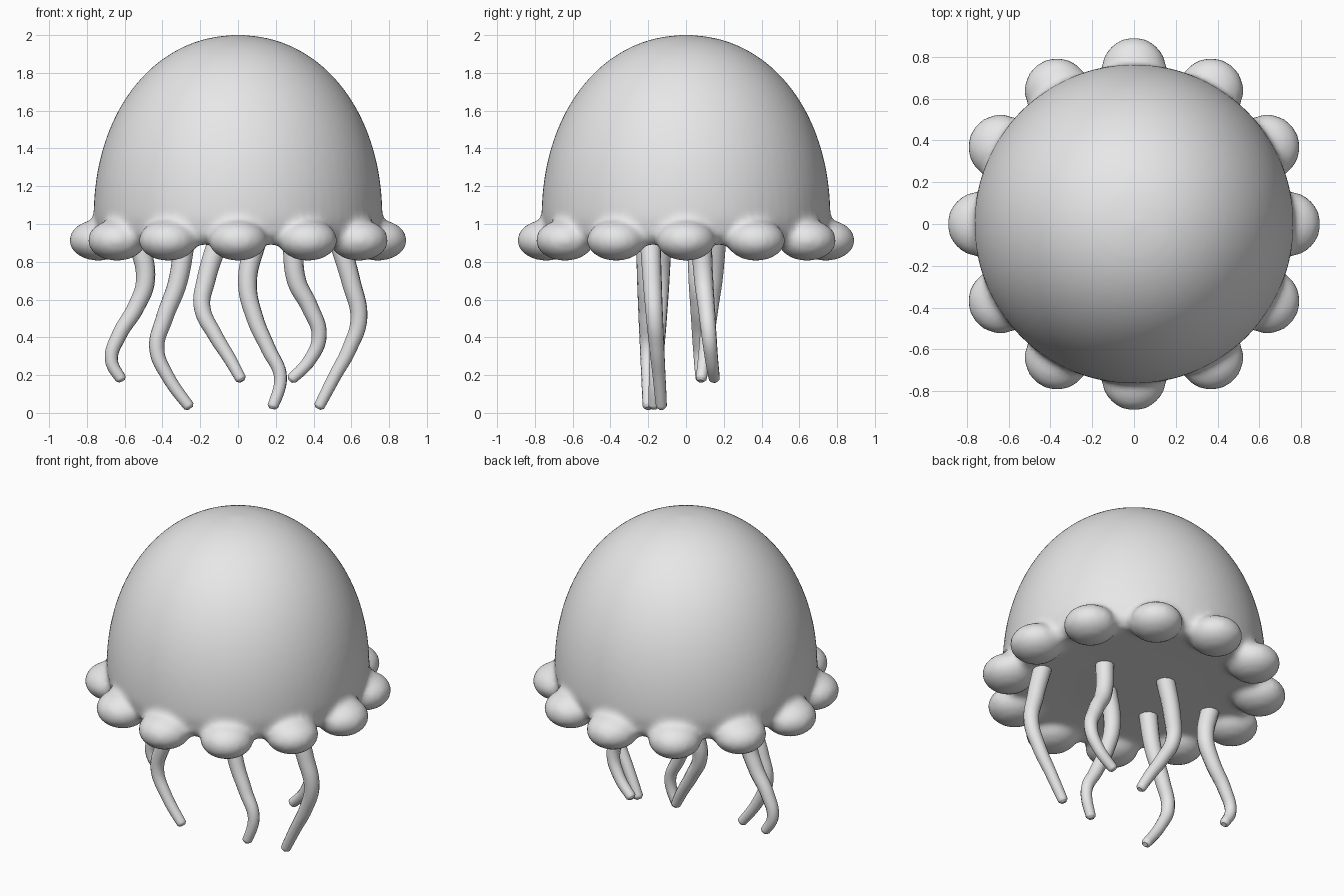
import bpy, bmesh, math
from mathutils import Matrix, Vector

cube = bpy.data.objects.get("Cube")
if cube:
    bpy.data.objects.remove(cube, do_unlink=True)

mat = bpy.data.materials.new("soft_grey")
mat.use_nodes = True
GREY = (0.8, 0.8, 0.8, 1)
mat.diffuse_color = GREY
mat.node_tree.nodes["Principled BSDF"].inputs["Base Color"].default_value = GREY


def smooth_bell():
    """Domed bell with a ring of lobes melted into its rim."""
    bm = bmesh.new()
    # Dome: underside and rim, then a slightly full elliptical arch
    profile = [(0, 0.9), (0.4, 0.9), (0.7, 0.89), (0.75, 0.94)]
    steps, power = 24, 2 / 2.1
    for i in range(steps):
        a = i / steps * math.pi / 2
        profile.append((0.765 * math.cos(a) ** power, 1.03 + 0.97 * math.sin(a) ** power))
    profile.append((0, 2.003))
    verts = [bm.verts.new((r, 0, z)) for r, z in profile]
    edges = [bm.edges.new(pair) for pair in zip(verts, verts[1:])]
    bmesh.ops.spin(bm, geom=verts + edges, cent=(0, 0, 0), axis=(0, 0, 1),
                   angle=math.tau, steps=72, use_duplicate=False)
    bmesh.ops.remove_doubles(bm, verts=bm.verts, dist=0.0005)

    # Twelve flattened lobes around the rim
    for i in range(12):
        place = (Matrix.Rotation(i * math.tau / 12, 4, 'Z')
                 @ Matrix.Translation((0.74, 0, 0.914))
                 @ Matrix.Diagonal((0.154, 0.156, 0.109, 1)))
        bmesh.ops.create_uvsphere(bm, u_segments=32, v_segments=20, radius=1, matrix=place)
    bmesh.ops.recalc_face_normals(bm, faces=bm.faces)

    mesh = bpy.data.meshes.new("bell")
    bm.to_mesh(mesh)
    bm.free()
    mesh.materials.append(mat)
    obj = bpy.data.objects.new("bell", mesh)
    bpy.context.collection.objects.link(obj)
    # Fuse the parts and soften the joins
    fuse = obj.modifiers.new("fuse", 'REMESH')
    fuse.mode = 'VOXEL'
    fuse.voxel_size = 0.02
    fuse.use_smooth_shade = True
    soften = obj.modifiers.new("soften", 'SMOOTH')
    soften.factor = 0.5
    soften.iterations = 6


def tentacle(name, xs, zs, y_top, y_end):
    """Tapered wavy tube through the given side-to-side positions."""
    curve = bpy.data.curves.new(name, 'CURVE')
    curve.dimensions = '3D'
    curve.bevel_depth = 0.056
    curve.bevel_resolution = 4
    curve.use_fill_caps = True
    spline = curve.splines.new('BEZIER')
    spline.resolution_u = 8
    spline.bezier_points.add(len(xs))
    path = []
    for i, (x, z) in enumerate(zip(xs, zs)):
        t = i / (len(xs) - 1)
        path.append((Vector((x, y_top + (y_end - y_top) * t, z)), 1 - 0.48 * t))
    # Short rounded tip
    tip, end_radius = path[-1]
    heading = (tip - path[-2][0]).normalized()
    path.append((tip + heading * 0.014, end_radius * 0.55))
    for point, (pos, radius) in zip(spline.bezier_points, path):
        point.co = pos
        point.radius = radius
        point.handle_left_type = point.handle_right_type = 'AUTO'
    curve.materials.append(mat)
    obj = bpy.data.objects.new(name, curve)
    bpy.context.collection.objects.link(obj)
    bpy.ops.object.select_all(action='DESELECT')
    obj.select_set(True)
    bpy.context.view_layer.objects.active = obj
    bpy.ops.object.convert(target='MESH')
    bpy.ops.object.shade_smooth_by_angle(angle=math.radians(50))


smooth_bell()

# Three long tentacles in front, three short ones behind
LONG = (0.93, 0.69, 0.5, 0.34, 0.19, 0.035)
SHORT = (0.93, 0.7, 0.56, 0.41, 0.28, 0.18)
tentacle("front_right_tentacle", (-0.28, -0.32, -0.39, -0.43, -0.37, -0.26), LONG, -0.21, -0.2)
tentacle("front_middle_tentacle", (0.1, 0.05, 0.09, 0.16, 0.225, 0.185), LONG, -0.13, -0.17)
tentacle("front_left_tentacle", (0.53, 0.6, 0.64, 0.59, 0.51, 0.43), LONG, -0.19, -0.13)
tentacle("back_right_tentacle", (-0.53, -0.49, -0.54, -0.63, -0.67, -0.62), SHORT, 0.06, 0.08)
tentacle("back_middle_tentacle", (-0.1, -0.17, -0.19, -0.12, -0.04, 0.015), SHORT, 0.16, 0.08)
tentacle("back_left_tentacle", (0.29, 0.31, 0.38, 0.43, 0.38, 0.285), SHORT, 0.08, 0.15)
